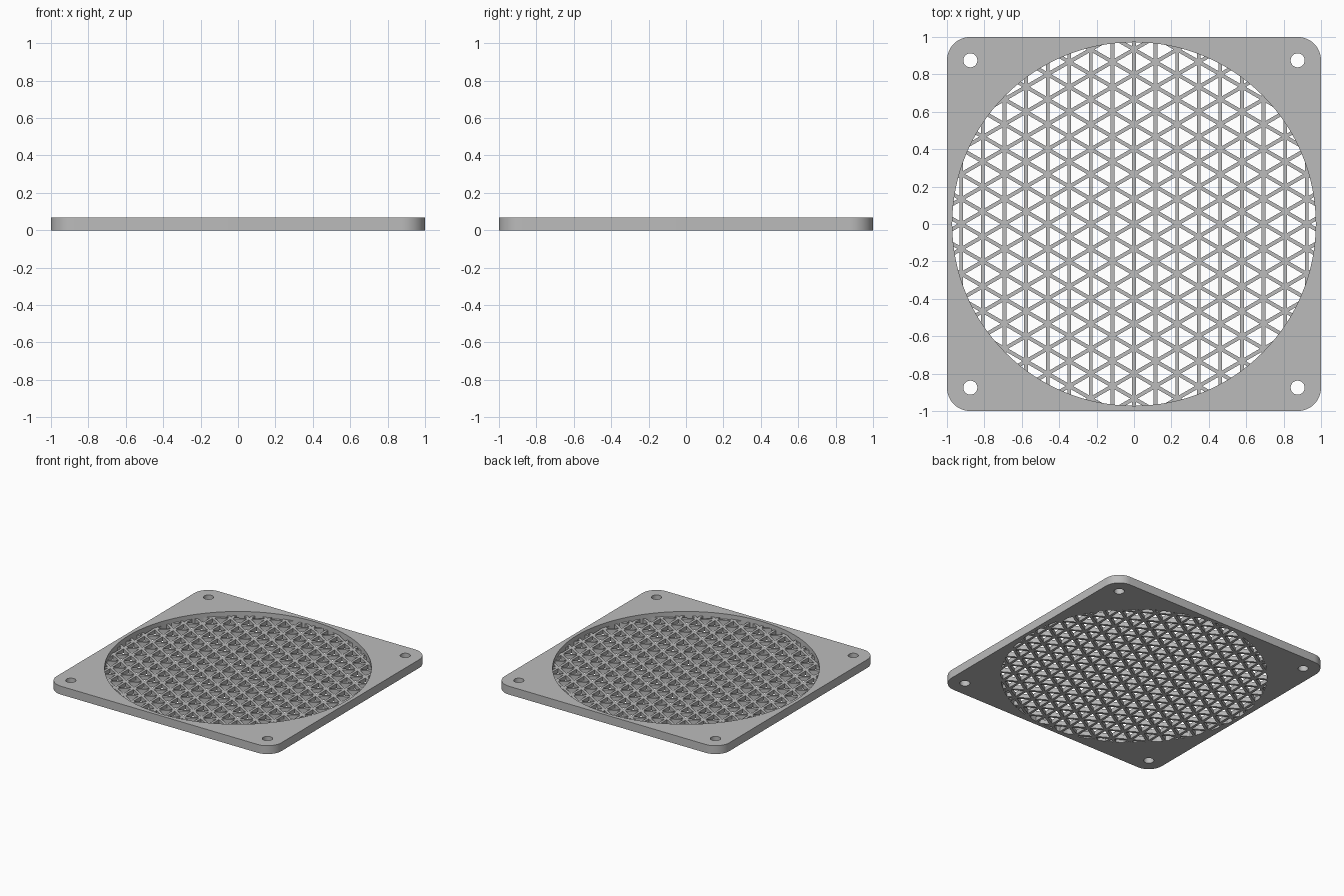
import bpy
import bmesh
from math import sin, cos, pi, sqrt, radians
from mathutils import Vector

HEIGHT = 0.067        # frame thickness
MESH_HEIGHT = 0.033   # grille thickness
OPENING = 0.972       # radius of the round opening
SEGMENTS = 128
CORNER = 0.125        # corner radius, also the inset of the screw holes
HOLE = 0.0375
CELL = 0.1333         # side of a triangular cell
BAR = 0.02            # bar width

cube = bpy.data.objects.get("Cube")
if cube:
    bpy.data.objects.remove(cube, do_unlink=True)

grey = bpy.data.materials.new("plain_grey")
grey.use_nodes = True
colour = (0.5, 0.5, 0.5, 1)
grey.diffuse_color = colour
for node in grey.node_tree.nodes:
    if node.type == 'BSDF_PRINCIPLED':
        node.inputs["Base Color"].default_value = colour


def add_object(name, mesh):
    mesh.materials.clear()
    mesh.materials.append(grey)
    obj = bpy.data.objects.new(name, mesh)
    bpy.context.collection.objects.link(obj)
    return obj


def arc(cx, cy, radius, start, sweep, count):
    return [(cx + radius * cos(start + sweep * i / count),
             cy + radius * sin(start + sweep * i / count)) for i in range(count + 1)]


def circle(cx, cy, radius, count):
    return arc(cx, cy, radius, 0, 2 * pi, count)[:-1]


# Frame: rounded square with a round opening and four screw holes
outline = []
loops = [outline, circle(0, 0, OPENING, SEGMENTS)]
inset = 1 - CORNER
for k, (sx, sy) in enumerate([(1, 1), (-1, 1), (-1, -1), (1, -1)]):
    outline += arc(sx * inset, sy * inset, CORNER, k * pi / 2, pi / 2, 12)
    loops.append(circle(sx * inset, sy * inset, HOLE, 32))

profile = bpy.data.curves.new("frame_profile", 'CURVE')
profile.dimensions = '2D'
profile.fill_mode = 'BOTH'
profile.extrude = HEIGHT / 2
for loop in loops:
    spline = profile.splines.new('POLY')
    spline.points.add(len(loop) - 1)
    for point, (x, y) in zip(spline.points, loop):
        point.co = (x, y, 0, 1)
    spline.use_cyclic_u = True

helper = bpy.data.objects.new("frame_profile", profile)
bpy.context.collection.objects.link(helper)
depsgraph = bpy.context.evaluated_depsgraph_get()
frame_mesh = bpy.data.meshes.new_from_object(helper.evaluated_get(depsgraph))
bpy.data.objects.remove(helper, do_unlink=True)

bm = bmesh.new()
bm.from_mesh(frame_mesh)
bmesh.ops.remove_doubles(bm, verts=bm.verts, dist=1e-5)
bmesh.ops.translate(bm, verts=bm.verts, vec=(0, 0, HEIGHT / 2))
bmesh.ops.recalc_face_normals(bm, faces=bm.faces)
bm.to_mesh(frame_mesh)
bm.free()
frame = add_object("frame", frame_mesh)

# Grille: triangular cells, each outlined by three half-width bars
row = CELL * sqrt(3) / 2
shrink = 1 - (BAR / 2) / (row / 3)


def node_at(i, j):
    return Vector((i * row, (j + i / 2) * CELL, 0))


bm = bmesh.new()
reach = 18
for i in range(-reach, reach):
    for j in range(-reach, reach):
        a, b = node_at(i, j), node_at(i + 1, j)
        c, d = node_at(i, j + 1), node_at(i + 1, j + 1)
        for outer in ((a, b, c), (b, d, c)):
            centre = sum(outer, Vector()) / 3
            if centre.length > OPENING + CELL:
                continue
            inner = [centre + (p - centre) * shrink for p in outer]
            for k in range(3):
                n = (k + 1) % 3
                quad = (outer[k], outer[n], inner[n], inner[k])
                bm.faces.new([bm.verts.new(p) for p in quad])
bmesh.ops.remove_doubles(bm, verts=bm.verts, dist=1e-4)

# Trim the grille to the opening, then give it thickness
for k in range(SEGMENTS):
    angle = (k + 0.5) * 2 * pi / SEGMENTS
    normal = Vector((cos(angle), sin(angle), 0))
    bmesh.ops.bisect_plane(bm, geom=bm.verts[:] + bm.edges[:] + bm.faces[:], dist=1e-6,
                           plane_co=normal * OPENING * cos(pi / SEGMENTS),
                           plane_no=normal, clear_outer=True)
extruded = bmesh.ops.extrude_face_region(bm, geom=bm.faces[:])
top = [v for v in extruded["geom"] if isinstance(v, bmesh.types.BMVert)]
bmesh.ops.translate(bm, verts=top, vec=(0, 0, MESH_HEIGHT))
bmesh.ops.recalc_face_normals(bm, faces=bm.faces)
grille_mesh = bpy.data.meshes.new("grille")
bm.to_mesh(grille_mesh)
bm.free()
add_object("grille", grille_mesh)

# Smooth the round walls of the frame, keeping its edges sharp
for obj in bpy.context.selected_objects:
    obj.select_set(False)
frame.select_set(True)
bpy.context.view_layer.objects.active = frame
bpy.ops.object.shade_smooth_by_angle(angle=radians(30))
